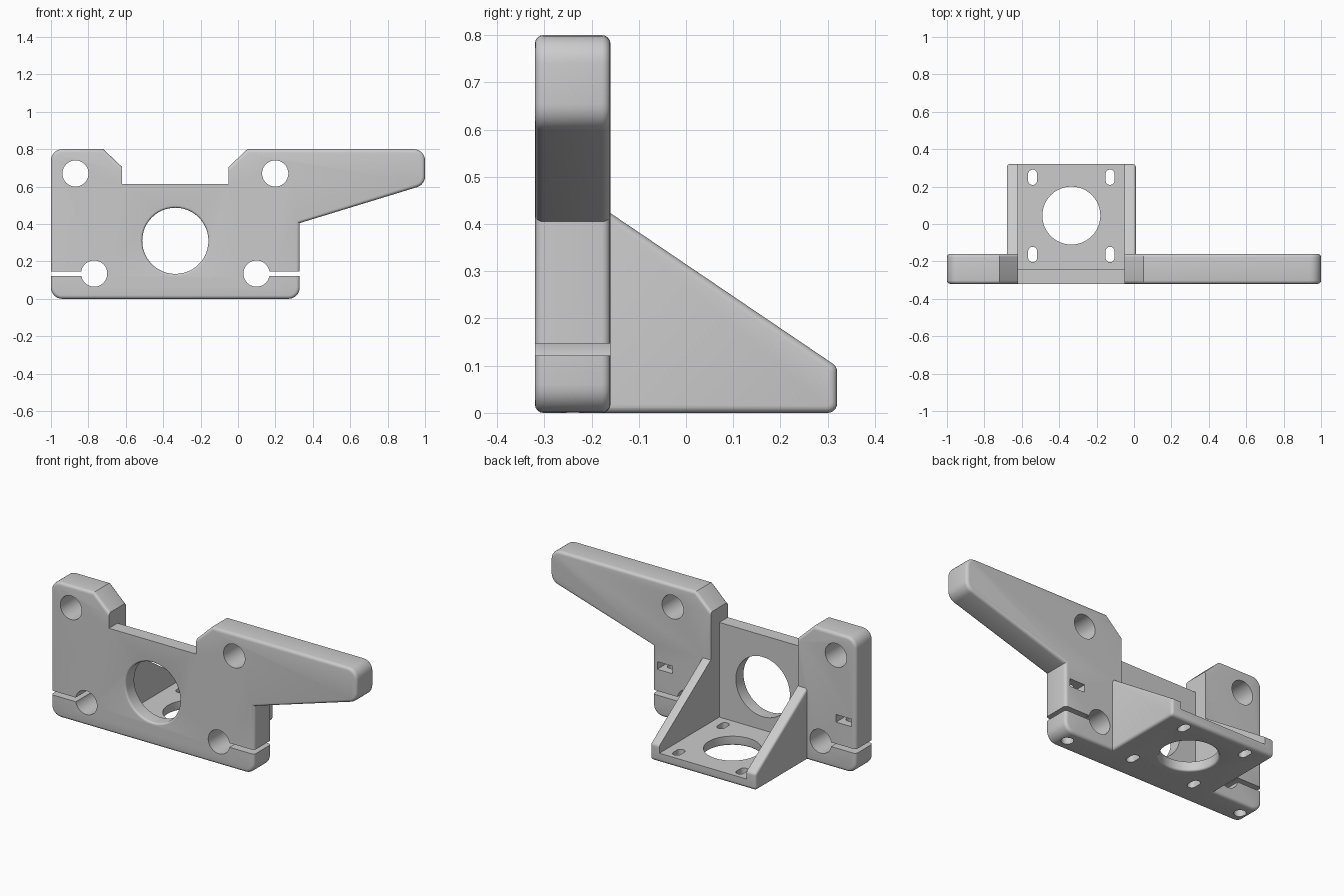
import bpy, bmesh, math
from mathutils import Matrix, Vector

if "Cube" in bpy.data.objects:
    bpy.data.objects.remove(bpy.data.objects["Cube"])

grey = bpy.data.materials.new("plain_grey")
grey.use_nodes = True
colour = (0.6, 0.6, 0.6, 1)
grey.diffuse_color = colour
grey.node_tree.nodes["Principled BSDF"].inputs["Base Color"].default_value = colour


def finish(name, bm):
    bmesh.ops.recalc_face_normals(bm, faces=bm.faces)
    mesh = bpy.data.meshes.new(name)
    bm.to_mesh(mesh)
    bm.free()
    mesh.materials.append(grey)
    ob = bpy.data.objects.new(name, mesh)
    bpy.context.collection.objects.link(ob)
    return ob


def round_corners(corners, steps=6):
    """Corners are (a, b, radius); replace each radius by an arc."""
    out = []
    for i, (a, b, r) in enumerate(corners):
        p = Vector((a, b))
        if not r:
            out.append(p)
            continue
        u = (Vector(corners[i - 1][:2]) - p).normalized()
        v = (Vector(corners[(i + 1) % len(corners)][:2]) - p).normalized()
        half = u.angle(v) / 2
        centre = p + (u + v).normalized() * r / math.sin(half)
        start = p + u * r / math.tan(half) - centre
        end = p + v * r / math.tan(half) - centre
        sweep = start.angle(end)
        for k in range(steps + 1):
            t = k / steps
            out.append(centre + (start * math.sin((1 - t) * sweep)
                                 + end * math.sin(t * sweep)) / math.sin(sweep))
    return out


def prism(name, corners, axis, lo, hi, soft):
    """Extrude a rounded profile along x or y and round both rims."""
    bm = bmesh.new()

    def place(p, d):
        return (p.x, d, p.y) if axis == "Y" else (d, p.x, p.y)

    pts = round_corners(corners)
    rings = [[bm.verts.new(place(p, d)) for p in pts] for d in (lo, hi)]
    caps = [bm.faces.new(ring) for ring in rings]
    for i in range(len(pts)):
        bm.faces.new((rings[0][i - 1], rings[0][i], rings[1][i], rings[1][i - 1]))
    bmesh.ops.recalc_face_normals(bm, faces=bm.faces)
    rims = [e for cap in caps for e in cap.edges]
    bmesh.ops.bevel(bm, geom=rims, offset=soft, segments=4, profile=0.5,
                    affect="EDGES", clamp_overlap=True)
    return finish(name, bm)


def box(name, x, y, z):
    bm = bmesh.new()
    bmesh.ops.create_cube(bm, size=1)
    for v in bm.verts:
        v.co = [s[0] if c < 0 else s[1] for c, s in zip(v.co, (x, y, z))]
    return finish(name, bm)


def round_cutter(name, pos, radius, depth, axis, lip=0, stretch=0):
    """Hole from pos along +y or +z, with a rounded lip or stretched to a slot."""
    prof = [(0, -0.05), (radius + lip, -0.05)]
    if lip:
        for k in range(6):
            t = k / 5 * math.pi / 2
            prof.append((radius + lip - lip * math.sin(t), lip - lip * math.cos(t)))
    prof += [(radius, depth), (0, depth)]
    bm = bmesh.new()
    vs = [bm.verts.new((r, 0, h)) for r, h in prof]
    es = [bm.edges.new(pair) for pair in zip(vs, vs[1:])]
    bmesh.ops.spin(bm, geom=vs + es, cent=(0, 0, 0), axis=(0, 0, 1),
                   angle=math.tau, steps=48)
    bmesh.ops.remove_doubles(bm, verts=bm.verts, dist=0.0001)
    for v in bm.verts:
        if abs(v.co.y) > 0.0001:
            v.co.y += math.copysign(stretch, v.co.y)
    turn = Matrix.Rotation(-math.pi / 2 if axis == "Y" else 0, 4, "X")
    bm.transform(Matrix.Translation(pos) @ turn)
    return finish(name, bm)


def combine(target, other, operation):
    mod = target.modifiers.new(operation.lower(), "BOOLEAN")
    mod.operation, mod.solver, mod.object = operation, "EXACT", other
    bpy.context.view_layer.objects.active = target
    bpy.ops.object.modifier_apply(modifier=mod.name)
    bpy.data.objects.remove(other)


FRONT, BACK, MID = -0.32, -0.16, -0.335
IN_L, IN_R = -0.62, -0.05

# Upright plate with the long side arm
plate = prism("mount_bracket", [
    (-1, 0, 0.06), (0.33, 0, 0.06), (0.33, 0.405, 0), (1, 0.61, 0.06),
    (1, 0.8, 0.06), (0.05, 0.8, 0), (IN_R, 0.705, 0), (IN_L, 0.705, 0),
    (-0.72, 0.8, 0), (-1, 0.8, 0.06)], "Y", FRONT, BACK, 0.018)

# Shelf and side gussets as one wedge, hollowed below
wedge = prism("shelf_wedge", [
    (-0.25, 0, 0), (0.32, 0, 0.02), (0.32, 0.098, 0.02), (-0.25, 0.484, 0)],
    "X", -0.68, 0.01, 0.015)
combine(plate, wedge, "UNION")

# Pocket between the gussets and the notch over the thin wall
cutters = [
    box("pocket", (IN_L, IN_R), (-0.24, 1), (0.055, 1)),
    box("notch", (IN_L, IN_R), (-1, 1), (0.615, 1)),
    round_cutter("front_opening", (MID, FRONT, 0.31), 0.177, 0.2, "Y", 0.012),
    round_cutter("shelf_opening", (MID, 0.045, 0), 0.155, 0.1, "Z", 0.012),
]

# Rod holes, clamp slits, nut slots and screw holes on each side
for side in (-1, 1):
    rod, screw, edge = MID + side * 0.434, MID + side * 0.585, MID + side * 0.7
    cutters += [
        round_cutter("upper_hole", (MID + side * 0.534, FRONT, 0.67), 0.07, 0.3, "Y"),
        round_cutter("rod_hole", (rod, FRONT, 0.135), 0.07, 0.16 + 0.04, "Y"),
        box("clamp_slit", sorted((rod, edge)), (-0.5, 0), (0.122, 0.147)),
        box("nut_slot", (screw - 0.05, screw + 0.05), (-0.29, 0), (0.275, 0.32)),
        round_cutter("screw_hole", (screw, -0.24, 0), 0.033, 0.38, "Z"),
    ]
    # Shelf mounting slots
    for y in (0.25, -0.163):
        cutters.append(round_cutter("shelf_slot", (MID + side * 0.207, y, 0),
                                    0.024, 0.1, "Z", 0, 0.017))

for cutter in cutters:
    combine(plate, cutter, "DIFFERENCE")

bpy.ops.object.select_all(action="DESELECT")
plate.select_set(True)
bpy.context.view_layer.objects.active = plate
bpy.ops.object.shade_smooth_by_angle(angle=math.radians(28))
